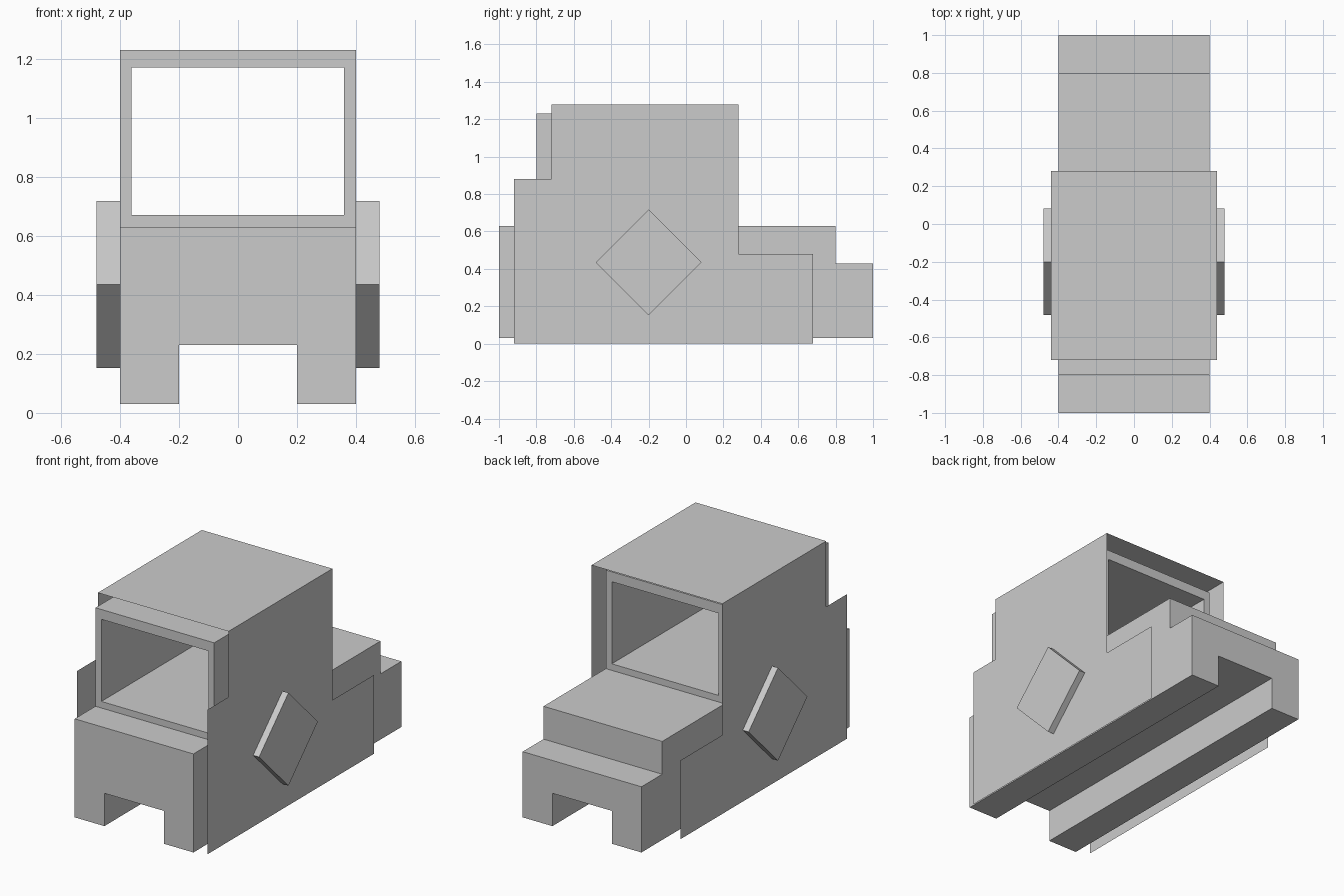
import bpy
import bmesh
from math import radians
from mathutils import Matrix, Vector

if "Cube" in bpy.data.objects:
    bpy.data.objects.remove(bpy.data.objects["Cube"])

grey = bpy.data.materials.new("plain grey")
grey.use_nodes = True
grey.diffuse_color = (0.6, 0.6, 0.6, 1)
grey.node_tree.nodes["Principled BSDF"].inputs["Base Color"].default_value = grey.diffuse_color


def finish(name, bm, fix_normals=True):
    if fix_normals:
        bmesh.ops.recalc_face_normals(bm, faces=bm.faces)
    mesh = bpy.data.meshes.new(name)
    bm.to_mesh(mesh)
    bm.free()
    mesh.materials.append(grey)
    obj = bpy.data.objects.new(name, mesh)
    bpy.context.collection.objects.link(obj)
    return obj


def extrude_y(bm, y0, y1):
    """Extrude all faces lying at y0 back to y1."""
    result = bmesh.ops.extrude_face_region(bm, geom=bm.faces[:], use_keep_orig=True)
    verts = [v for v in result["geom"] if isinstance(v, bmesh.types.BMVert)]
    bmesh.ops.translate(bm, verts=verts, vec=(0, y1 - y0, 0))


def arch_block(name, y0, y1, top):
    """Block with a square channel along its underside."""
    half = [(0.4, top), (0.4, 0.03), (0.2, 0.03), (0.2, 0.23)]
    profile = half + [(-x, z) for x, z in reversed(half)]
    bm = bmesh.new()
    bm.faces.new([bm.verts.new((x, y0, z)) for x, z in profile])
    extrude_y(bm, y0, y1)
    return finish(name, bm)


# Channelled lower body and its low rear step
arch_block("lower_body", -1.0, 0.8, 0.63)
arch_block("rear_step", 0.8, 1.0, 0.43)

# Open cab: a rectangular tube running front to back
bm = bmesh.new()
rings = []
for w, low, high in ((0.4, 0.63, 1.23), (0.36, 0.67, 1.17)):
    corners = ((-w, low), (w, low), (w, high), (-w, high))
    rings.append([bm.verts.new((x, -0.8, z)) for x, z in corners])
outer, inner = rings
for i in range(4):
    j = (i + 1) % 4
    bm.faces.new((outer[i], outer[j], inner[j], inner[i]))
extrude_y(bm, -0.8, 0.2)
finish("cab_frame", bm)

# Thin outer shell: two side sheets joined by a roof sheet
side = [(-0.92, 0), (0.68, 0), (0.68, 0.48), (0.28, 0.48),
        (0.28, 1.28), (-0.72, 1.28), (-0.72, 0.88), (-0.92, 0.88)]
bm = bmesh.new()
left = [bm.verts.new((0.44, y, z)) for y, z in side]
right = [bm.verts.new((-0.44, y, z)) for y, z in side]
bm.faces.new(left)
bm.faces.new(right[::-1])
bm.faces.new((left[5], left[4], right[4], right[5]))
finish("outer_shell", bm, fix_normals=False)

# Square side plates turned on their corners
for name, sign in (("left_side_plate", 1), ("right_side_plate", -1)):
    bm = bmesh.new()
    place = (Matrix.Translation(Vector((sign * 0.44, -0.2, 0.435)))
             @ Matrix.Rotation(radians(45), 4, "X")
             @ Matrix.Diagonal((0.08, 0.4, 0.4, 1)))
    bmesh.ops.create_cube(bm, size=1, matrix=place)
    finish(name, bm)
